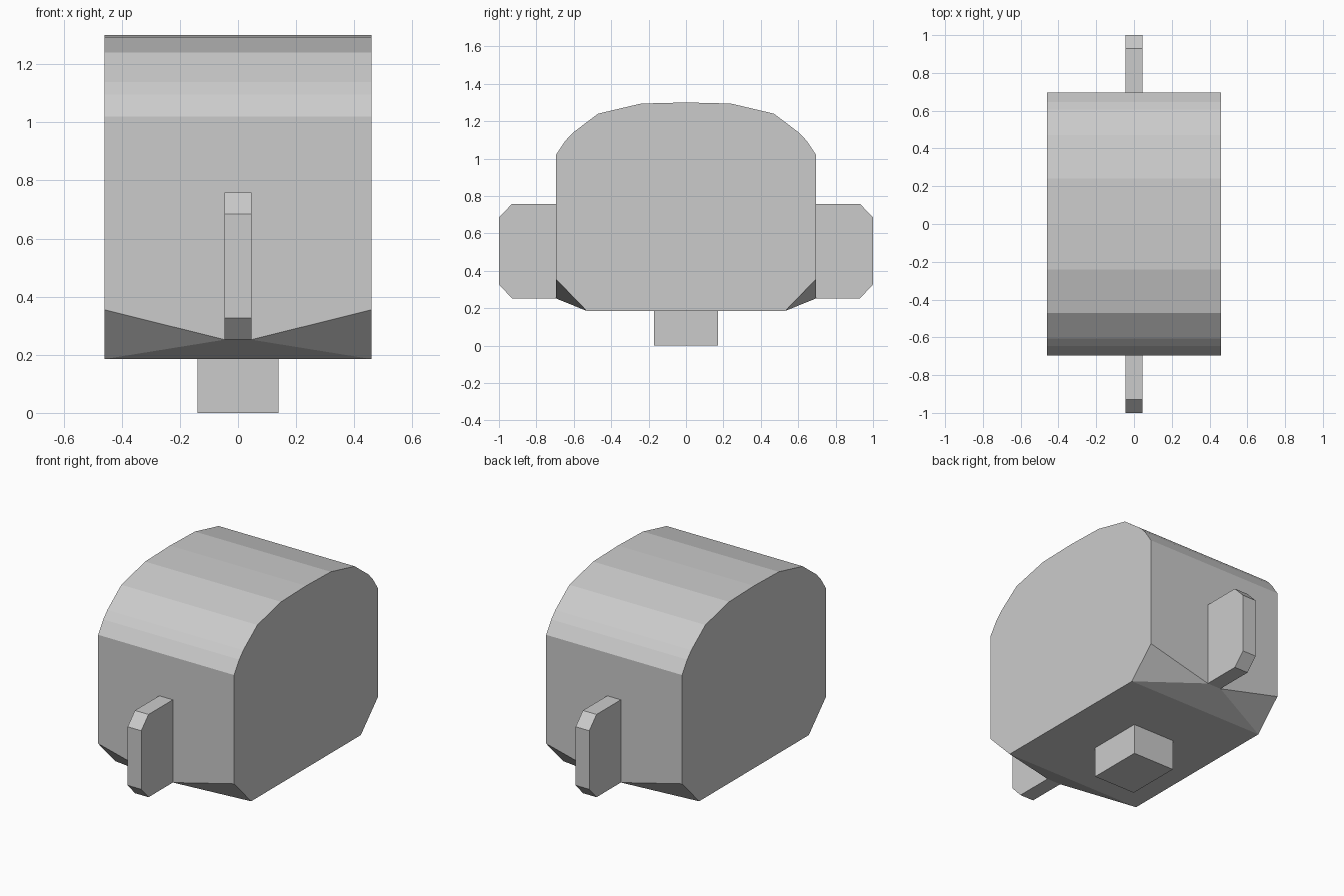
import bpy, bmesh

if "Cube" in bpy.data.objects:
    bpy.data.objects.remove(bpy.data.objects["Cube"])

HALF_W = 0.46   # body half width
FIN_X = 0.046   # fin half thickness


def finish(name, bm):
    bmesh.ops.remove_doubles(bm, verts=bm.verts, dist=1e-5)
    bmesh.ops.recalc_face_normals(bm, faces=bm.faces)
    mesh = bpy.data.meshes.new(name)
    bm.to_mesh(mesh)
    bm.free()
    ob = bpy.data.objects.new(name, mesh)
    bpy.context.collection.objects.link(ob)
    return ob


def extrude_profile(name, profile, half):
    """Extrude a (y, z) outline along x."""
    bm = bmesh.new()
    sides = [[bm.verts.new((x, y, z)) for y, z in profile] for x in (-half, half)]
    for side in sides:
        bm.faces.new(side)
    n = len(profile)
    for i in range(n):
        j = (i + 1) % n
        bm.faces.new((sides[0][i], sides[0][j], sides[1][j], sides[1][i]))
    return finish(name, bm)


# Body: domed outline, with the lower end edges cut into three facets
arc = [(0.695, 1.02), (0.645, 1.095), (0.605, 1.138), (0.47, 1.24), (0.24, 1.294)]
half = [(0.53, 0.185), (0.695, 0.355)] + arc
outline = half + [(0, 1.30)] + [(-y, z) for y, z in reversed(half)]

bm = bmesh.new()
left, right = [[bm.verts.new((x, y, z)) for y, z in outline] for x in (-HALF_W, HALF_W)]
bm.faces.new(left)
bm.faces.new(right)
n = len(outline)
for i in range(1, n - 2):
    if i == 1 or i == n - 3:
        continue
    bm.faces.new((left[i], left[i + 1], right[i + 1], right[i]))
bm.faces.new((left[0], right[0], right[-1], left[-1]))  # underside
for s, low, mid, top in ((1, 0, 1, 2), (-1, n - 1, n - 2, n - 3)):
    a, b = [bm.verts.new((x, s * 0.695, 0.252)) for x in (-FIN_X, FIN_X)]
    bm.faces.new((left[low], left[mid], a))
    bm.faces.new((right[low], right[mid], b))
    bm.faces.new((left[low], a, b, right[low]))
    bm.faces.new((left[top], left[mid], a, b, right[mid], right[top]))
finish("body", bm)

# Chamfered end fins
fin = [(0.695, 0.252), (0.93, 0.252), (1.0, 0.327), (1.0, 0.685), (0.93, 0.758), (0.695, 0.758)]
for name, s in (("front_fin", -1), ("back_fin", 1)):
    extrude_profile(name, [(s * y, z) for y, z in fin], FIN_X)

# Square foot underneath
extrude_profile("foot", [(-0.17, 0), (0.17, 0), (0.17, 0.185), (-0.17, 0.185)], 0.14)
